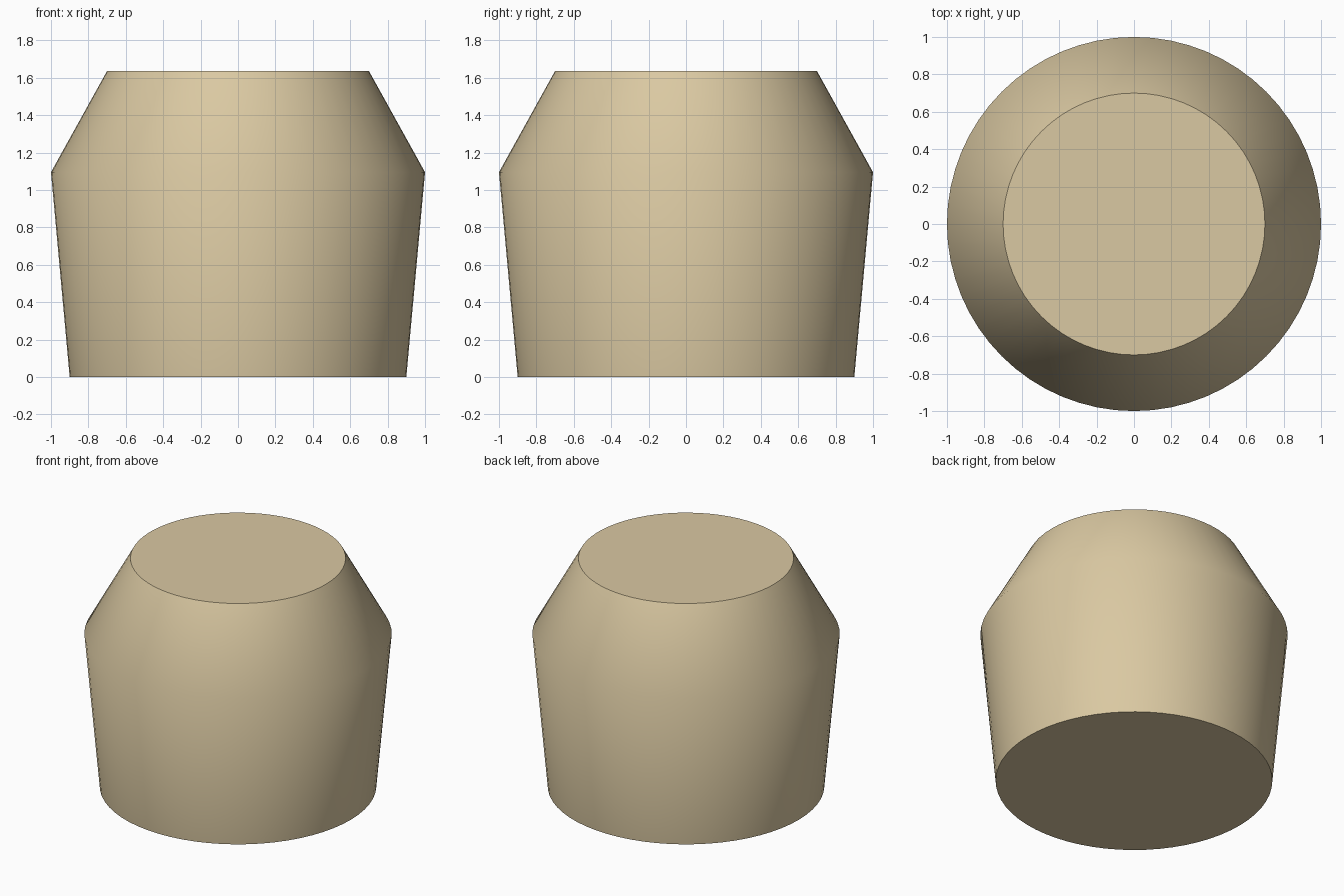
import bpy, bmesh, math

if "Cube" in bpy.data.objects:
    bpy.data.objects.remove(bpy.data.objects["Cube"])

SEGMENTS = 64
PROFILE = [(0.90, 0.0), (1.0, 1.095), (0.70, 1.636)]  # radius, height

# Tapered body with sloped shoulder
bm = bmesh.new()
rings = []
for r, z in PROFILE:
    rings.append([bm.verts.new((r * math.cos(2 * math.pi * i / SEGMENTS),
                                r * math.sin(2 * math.pi * i / SEGMENTS), z))
                  for i in range(SEGMENTS)])
for low, high in zip(rings, rings[1:]):
    for i in range(SEGMENTS):
        j = (i + 1) % SEGMENTS
        bm.faces.new((low[i], low[j], high[j], high[i]))

# Flat base and top
bm.faces.new(rings[0][::-1])
bm.faces.new(rings[-1])

mesh = bpy.data.meshes.new("tapered_body")
bm.to_mesh(mesh)
bm.free()
body = bpy.data.objects.new("tapered_body", mesh)
bpy.context.collection.objects.link(body)

# Tan finish
mat = bpy.data.materials.new("tan")
mat.diffuse_color = (0.70, 0.58, 0.36, 1.0)
mat.use_nodes = True
mat.node_tree.nodes["Principled BSDF"].inputs["Base Color"].default_value = mat.diffuse_color
mesh.materials.append(mat)

# Smooth shoulder, sharp cap rims
bpy.context.view_layer.objects.active = body
body.select_set(True)
bpy.ops.object.shade_smooth_by_angle(angle=math.radians(45))
